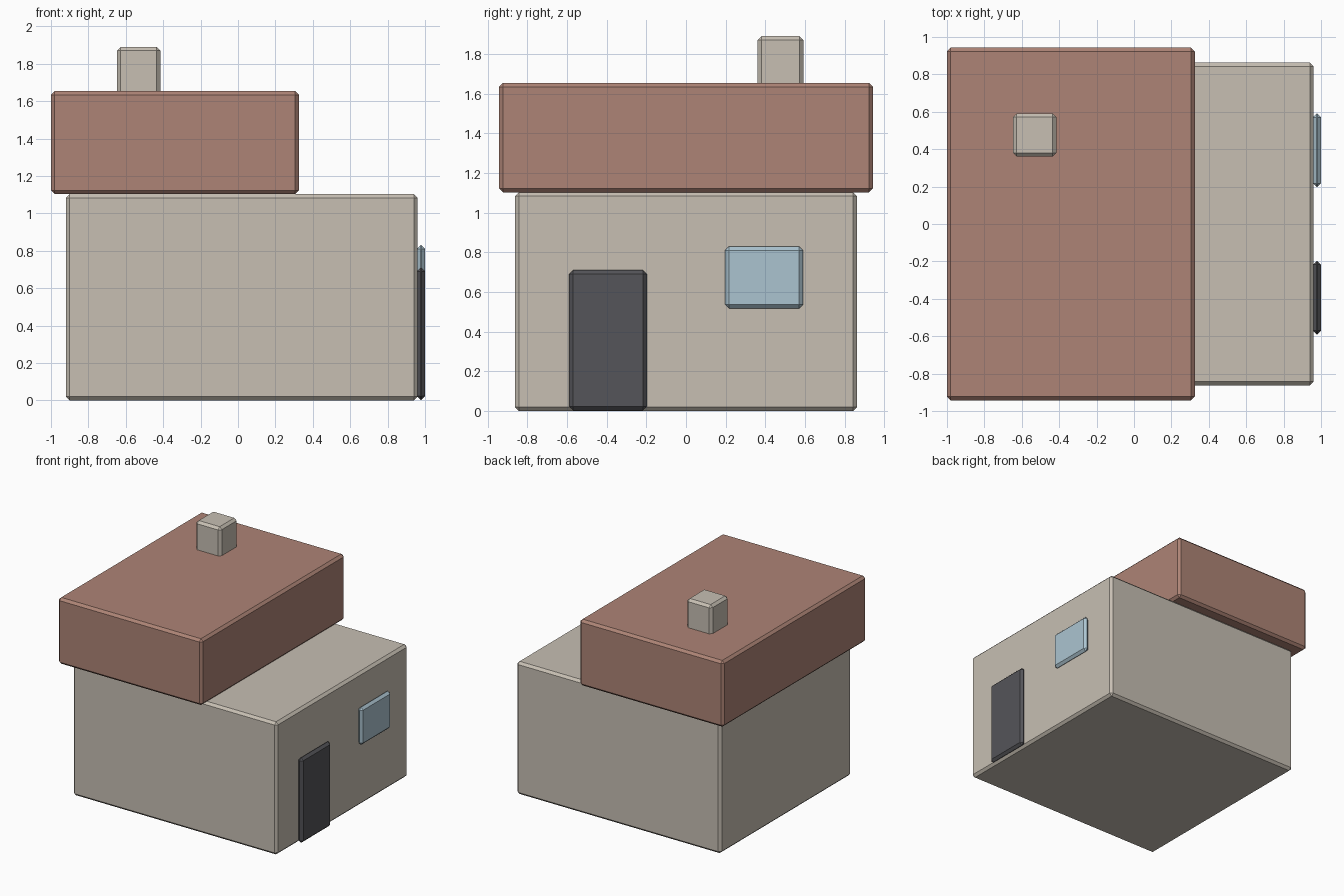
import bpy
import bmesh
from mathutils import Vector

if "Cube" in bpy.data.objects:
    bpy.data.objects.remove(bpy.data.objects["Cube"])


def material(name, color):
    m = bpy.data.materials.new(name)
    m.diffuse_color = (*color, 1)
    m.use_nodes = True
    m.node_tree.nodes["Principled BSDF"].inputs["Base Color"].default_value = m.diffuse_color
    return m


def block(name, lo, hi, mat, chamfer=0.02):
    """Box between two corners with flat chamfered edges."""
    lo, hi = Vector(lo), Vector(hi)
    bm = bmesh.new()
    bmesh.ops.create_cube(bm, size=1)
    bmesh.ops.scale(bm, vec=hi - lo, verts=bm.verts)
    bmesh.ops.bevel(bm, geom=bm.edges[:], offset=chamfer, segments=1,
                    affect='EDGES', profile=0.5)
    mesh = bpy.data.meshes.new(name)
    bm.to_mesh(mesh)
    bm.free()
    ob = bpy.data.objects.new(name, mesh)
    ob.location = (lo + hi) / 2
    mesh.materials.append(mat)
    bpy.context.collection.objects.link(ob)
    return ob


plaster = material("plaster", (0.57, 0.52, 0.45))
tile = material("roof_tile", (0.42, 0.23, 0.18))
dark = material("door_dark", (0.09, 0.09, 0.10))
glass = material("glass", (0.41, 0.55, 0.63))

# House body and the offset flat roof block
block("walls", (-0.92, -0.863, 0), (0.96, 0.863, 1.103), plaster)
block("roof", (-1.0, -0.943, 1.103), (0.325, 0.943, 1.654), tile)

# Chimney, sunk into the roof
block("chimney", (-0.647, 0.36, 1.5), (-0.415, 0.592, 1.89), plaster)

# Door and window on the right side
block("door", (0.957, -0.59, 0.003), (1.0, -0.197, 0.71), dark)
block("window", (0.957, 0.197, 0.517), (1.0, 0.59, 0.83), glass)
